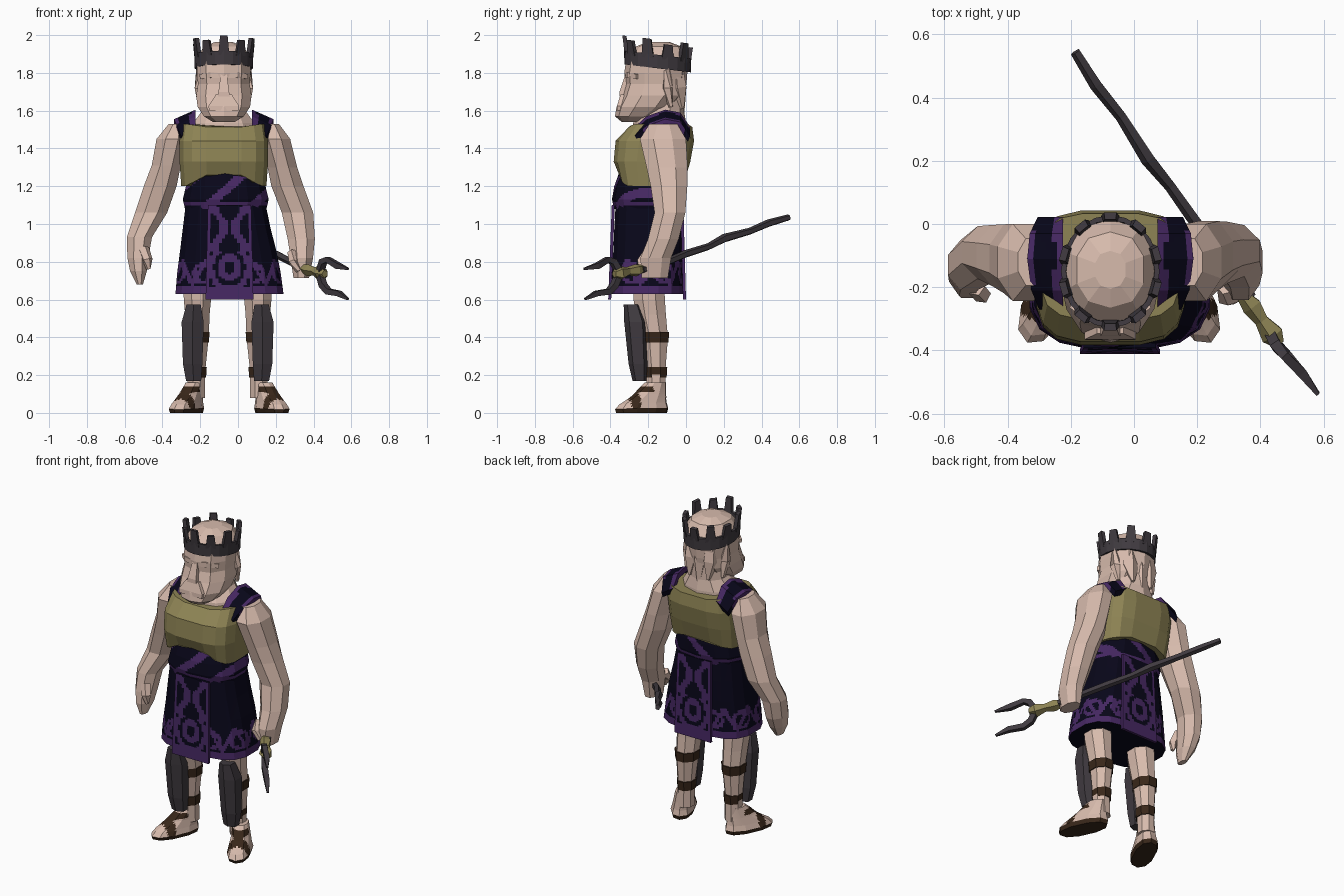
import bpy, bmesh, math
from mathutils import Vector

if "Cube" in bpy.data.objects:
    bpy.data.objects.remove(bpy.data.objects["Cube"], do_unlink=True)


def material(name, rgb):
    m = bpy.data.materials.new(name)
    m.use_nodes = True
    m.diffuse_color = (*rgb, 1)
    m.node_tree.nodes["Principled BSDF"].inputs["Base Color"].default_value = (*rgb, 1)
    return m


skin = material("skin", (0.68, 0.495, 0.415))
gold = material("dull gold", (0.27, 0.23, 0.09))
navy = material("navy cloth", (0.0025, 0.002, 0.01))
purple = material("purple cloth", (0.062, 0.021, 0.125))
iron = material("dark iron", (0.05, 0.042, 0.05))
leather = material("brown leather", (0.04, 0.02, 0.01))


def build(name, rings, mats, cuts=0, rule=None, closed=False):
    """Bridge rings of points, cap the ends, colour faces by a rule."""
    bm = bmesh.new()
    vs = [[bm.verts.new(p) for p in r] for r in rings]
    n = len(vs[0])
    pairs = list(zip(vs, vs[1:] + vs[:1])) if closed else list(zip(vs, vs[1:]))
    for a, b in pairs:
        for i in range(n):
            j = (i + 1) % n
            bm.faces.new((a[i], a[j], b[j], b[i]))
    if cuts:
        bmesh.ops.subdivide_edges(bm, edges=bm.edges[:], cuts=cuts, use_grid_fill=True)
    bmesh.ops.holes_fill(bm, edges=[e for e in bm.edges if e.is_boundary], sides=0)
    bmesh.ops.recalc_face_normals(bm, faces=bm.faces[:])
    if rule:
        for f in bm.faces:
            f.material_index = int(rule(f.calc_center_median()))
    me = bpy.data.meshes.new(name)
    bm.to_mesh(me)
    bm.free()
    for m in mats:
        me.materials.append(m)
    ob = bpy.data.objects.new(name, me)
    bpy.context.collection.objects.link(ob)
    return ob


def oval(x, y, z, rx, ry, n=8, p=2, spin=0):
    """Horizontal superellipse ring."""
    pts = []
    for i in range(n):
        a = 2 * math.pi * (i + 0.5) / n
        c, s = math.cos(a), math.sin(a)
        u = rx * math.copysign(abs(c) ** (2 / p), c)
        v = ry * math.copysign(abs(s) ** (2 / p), s)
        pts.append(Vector((x + u * math.cos(spin) - v * math.sin(spin),
                           y + u * math.sin(spin) + v * math.cos(spin), z)))
    return pts


def loft(name, rings, mats, n=8, p=2, spin=0, **kw):
    return build(name, [oval(*r, n=n, p=p, spin=spin) for r in rings], mats, **kw)


def tube(name, path, mats, n=5):
    """Tube through (x, y, z, radius) points."""
    pts = [Vector(q[:3]) for q in path]
    rings = []
    for i, c in enumerate(pts):
        d = pts[min(i + 1, len(pts) - 1)] - pts[max(i - 1, 0)]
        q = d.to_track_quat('Z', 'Y')
        rings.append([c + q @ v for v in oval(0, 0, 0, path[i][3], path[i][3], n)])
    return build(name, rings, mats)


def mirrored(ob, name, axis):
    me = ob.data.copy()
    for v in me.vertices:
        v.co.x = 2 * axis - v.co.x
    me.flip_normals()
    twin = bpy.data.objects.new(name, me)
    bpy.context.collection.objects.link(twin)


# Torso armour: arched lower edge, scooped neckline
MID = -0.075
chest = loft("chest_armour", [(MID, -.18, 1.2, .228, .175), (MID, -.18, 1.33, .237, .205),
                              (MID, -.165, 1.44, .237, .21), (MID, -.135, 1.53, .222, .17)],
             [gold], n=16, p=3.5)
for v in chest.data.vertices:
    middle = max(0, 1 - abs(v.co.x - MID) / 0.2)
    if v.co.z < 1.25:
        v.co.z += middle * (.11 if v.co.y < -.2 else .05)
    elif v.co.z > 1.5:
        v.co.z -= .03 * middle
loft("neck", [(MID, -.145, 1.46, .19, .145), (MID, -.14, 1.535, .17, .14),
              (MID, -.12, 1.6, .12, .11), (MID, -.12, 1.68, .11, .11)], [skin], n=10)


# Sash and skirt, with painted scrolls
def sash_rule(c):
    return 1.1 < c.z < 1.118 or math.sin(26 * c.x - 30 * c.z + 1) > 0.6


loft("waist_sash", [(-.065, -.2, 1.08, .22, .18), (-.065, -.2, 1.13, .232, .192),
                    (-.065, -.195, 1.2, .215, .185), (-.07, -.185, 1.31, .2, .155)],
     [navy, purple], n=14, p=2.5, cuts=7, rule=sash_rule)


def skirt_rule(c):
    a = math.atan2(c.y + .2, c.x + .05)
    wave = abs(c.z - .745 - .05 * math.sin(11 * a)) < .022
    curl = abs(math.hypot((a * 5) % 3.14 - 1.57, (c.z - .74) * 22) - 1) < .22
    return c.z > .632 and (c.z < .668 or wave or curl)


loft("skirt", [(-.065, -.2, 1.1, .215, .175), (-.06, -.2, .98, .235, .182),
               (-.052, -.2, .86, .258, .187), (-.048, -.205, .74, .278, .191),
               (-.045, -.205, .63, .29, .195)],
     [navy, purple], n=16, p=2.8, cuts=7, rule=skirt_rule)


def panel_rule(c):
    u, ring = abs(c.x + .045), math.hypot(c.x + .045, (c.z - .77) * .85)
    if u > .102 or c.z < .665 or .03 < ring < .062:
        return True
    if c.z > .86:
        return abs(u - .085 + .06 * math.sin((c.z - .86) * math.pi / .24) ** 2) < .023
    return .083 < ring < .112


for side, top, low in (("front", -.385, -.404), ("back", -.022, -.008)):
    loft(side + "_skirt_panel", [(-.045, top + (low - top) * t / 3, 1.1 - t / 6, .115 + t * .004, .008)
                                 for t in range(4)],
         [navy, purple], n=4, p=200, cuts=14, rule=panel_rule)

# Shoulder straps, arching over and sloping outward
strap = []
for y, z, out in ((-.27, 1.51, .3), (-.21, 1.565, .325), (-.11, 1.6, .338), (-.03, 1.585, .33), (.022, 1.51, .305)):
    strap.append([Vector((-out, y, z - .045)), Vector((-.225, y, z + .005)),
                  Vector((-.225, y * .9 - .01, z - .03)), Vector((-out, y * .9 - .01, z - .075))])
ob = build("right_shoulder_strap", strap, [navy, purple], cuts=5,
           rule=lambda c: c.x > -.252 or c.x < -.318)
mirrored(ob, "left_shoulder_strap", MID)

# Arms and hands
loft("right_arm", [(-.325, -.12, 1.53, .045, .08), (-.35, -.122, 1.45, .088, .132),
                   (-.38, -.11, 1.31, .083, .118), (-.412, -.1, 1.2, .094, .105),
                   (-.46, -.09, 1.06, .092, .09), (-.522, -.13, .93, .072, .085),
                   (-.53, -.15, .82, .06, .085), (-.527, -.17, .75, .048, .07),
                   (-.52, -.19, .68, .018, .035)], [skin], n=8)
loft("left_arm", [(.175, -.12, 1.53, .045, .08), (.195, -.122, 1.45, .088, .132),
                  (.235, -.1, 1.3, .085, .118), (.262, -.09, 1.2, .092, .105),
                  (.315, -.085, 1.06, .09, .088), (.335, -.12, .92, .078, .088),
                  (.338, -.16, .82, .064, .088), (.335, -.165, .715, .045, .075)], [skin], n=8)
tube("right_thumb", [(-.5, -.2, .87, .03), (-.48, -.225, .81, .028), (-.475, -.225, .76, .012)], [skin])
tube("left_thumb", [(.29, -.2, .85, .028), (.29, -.235, .8, .026), (.32, -.24, .75, .014)], [skin])

# Legs, shin guards, straps and sandals
LEG = -.055
leg = loft("right_leg", [(-.215, -.2, .75, .08, .09), (-.215, -.195, .6, .078, .09),
                         (-.215, -.185, .52, .07, .085), (-.215, -.165, .4, .065, .075),
                         (-.22, -.16, .22, .05, .055), (-.22, -.155, .08, .05, .055)], [skin], n=8)
guard = loft("right_shin_guard", [(-.235, -.245, .17, .045, .038), (-.24, -.252, .26, .058, .052),
                                  (-.24, -.265, .48, .066, .062), (-.235, -.285, .575, .042, .045)],
             [iron], n=6, p=2.4)
parts = [(leg, "left_leg", LEG), (guard, "left_shin_guard", LEG)]
for k, (z, y, r) in enumerate(((.4, -.165, .072), (.215, -.16, .056))):
    band = loft(f"right_leg_strap_{k}", [(-.217, y, z - .028, r - .004, r + .006),
                                         (-.217, y, z + .028, r, r + .01)], [leather], n=8)
    parts.append((band, f"left_leg_strap_{k}", LEG))


def sandal_rule(c):
    along = (c.y + .235) * math.cos(.43) + (c.x + .273) * math.sin(.43)
    return c.z < .026 or abs(along + .055) < .026 or (.11 < c.z < .135 and along < .05)


foot = loft("right_foot", [(-.273, -.235, 0, .062, .148), (-.273, -.235, .025, .07, .155),
                           (-.268, -.228, .055, .062, .138), (-.25, -.195, .1, .052, .095),
                           (-.23, -.165, .16, .044, .058)],
            [skin, leather], n=10, p=2.3, spin=-.43, cuts=5, rule=sandal_rule)
for v in foot.data.vertices:
    v.co.z *= 1 - .25 * max(0, (-.25 - v.co.y) / .13)
parts.append((foot, "left_foot", -.047))
for ob, name, axis in parts:
    mirrored(ob, name, axis)

# Head with jutting beard, brow, nose and hair
loft("head", [(MID, -.285, 1.54, .06, .055), (MID, -.26, 1.57, .11, .116),
              (MID, -.215, 1.62, .145, .153), (MID, -.175, 1.68, .153, .166),
              (MID, -.16, 1.74, .143, .162), (MID, -.16, 1.8, .148, .167),
              (MID, -.15, 1.88, .148, .165), (MID, -.145, 1.94, .11, .12),
              (MID, -.145, 1.963, .05, .06)], [skin], n=10, p=2.3)
loft("nose", [(MID, -.328, 1.675, .045, .035), (MID, -.328, 1.7, .04, .034),
              (MID, -.305, 1.8, .022, .02)], [skin], n=4)
loft("moustache", [(MID, -.335, 1.6, .11, .045), (MID, -.33, 1.625, .115, .05),
                   (MID, -.315, 1.685, .06, .045)], [skin], n=4)
brow = tube("right_brow", [(-.195, -.255, 1.78, .018), (-.14, -.298, 1.79, .022),
                           (MID, -.308, 1.785, .018)], [skin], n=4)
mirrored(brow, "left_brow", MID)
lock = tube("right_side_hair", [(-.2, -.1, 1.85, .02), (-.205, -.1, 1.72, .03),
                                (-.2, -.08, 1.62, .012)], [skin])
mirrored(lock, "left_side_hair", MID)
for k, (x, z) in enumerate(((-.14, 1.61), (MID, 1.56), (-.01, 1.61))):
    tube(f"back_hair_{k}", [(x, -.055, 1.83, .04), (x, -.045, 1.72, .05), (x, -.02, z, .01)], [skin])


# Crown, leaning back: band plus flared prongs
def crown_point(a, r, h):
    y = -.15 + (.172 + r) * math.sin(a)
    return Vector((MID + (.15 + r) * math.cos(a), y, 1.824 + h - .12 * (y + .15)))


SECTION = ((-.012, 0), (.004, 0), (.006, .072), (-.01, .072))
build("crown_band", [[crown_point(2 * math.pi * i / 20, r, h) for r, h in SECTION]
                     for i in range(20)], [iron], closed=True)
for k in range(10):
    a = -math.pi / 2 + 2 * math.pi * k / 10
    tall = .152 if k % 2 == 0 else .132
    build(f"crown_prong_{k}", [[crown_point(a + da, r + lean, h) for da, r in
                                ((-w, -.016), (w, -.016), (w, .006), (-w, .006))]
                               for h, w, lean in ((.05, .19, 0), (tall, .12, .01))], [iron])

# Two-pronged spear
tube("spear_shaft", [(-.185, .545, 1.035, .017), (-.12, .44, 1.005, .021), (-.04, .34, .962, .019),
                     (.045, .205, .925, .024), (.115, .12, .88, .019), (.2, 0, .842, .021),
                     (.29, -.11, .795, .02), (.37, -.23, .757, .02)], [iron])
tube("spear_socket", [(.345, -.225, .765, .022), (.375, -.26, .755, .034), (.405, -.305, .75, .024),
                      (.44, -.35, .738, .04), (.46, -.38, .735, .02)], [gold])
tube("upper_prong", [(.435, -.355, .75, .024), (.45, -.385, .8, .024), (.475, -.415, .812, .02),
                     (.53, -.47, .778, .022), (.582, -.54, .762, .008)], [iron], n=4)
tube("lower_prong", [(.435, -.355, .73, .024), (.45, -.38, .675, .024), (.48, -.41, .642, .022),
                     (.535, -.475, .632, .02), (.582, -.535, .602, .008)], [iron], n=4)
